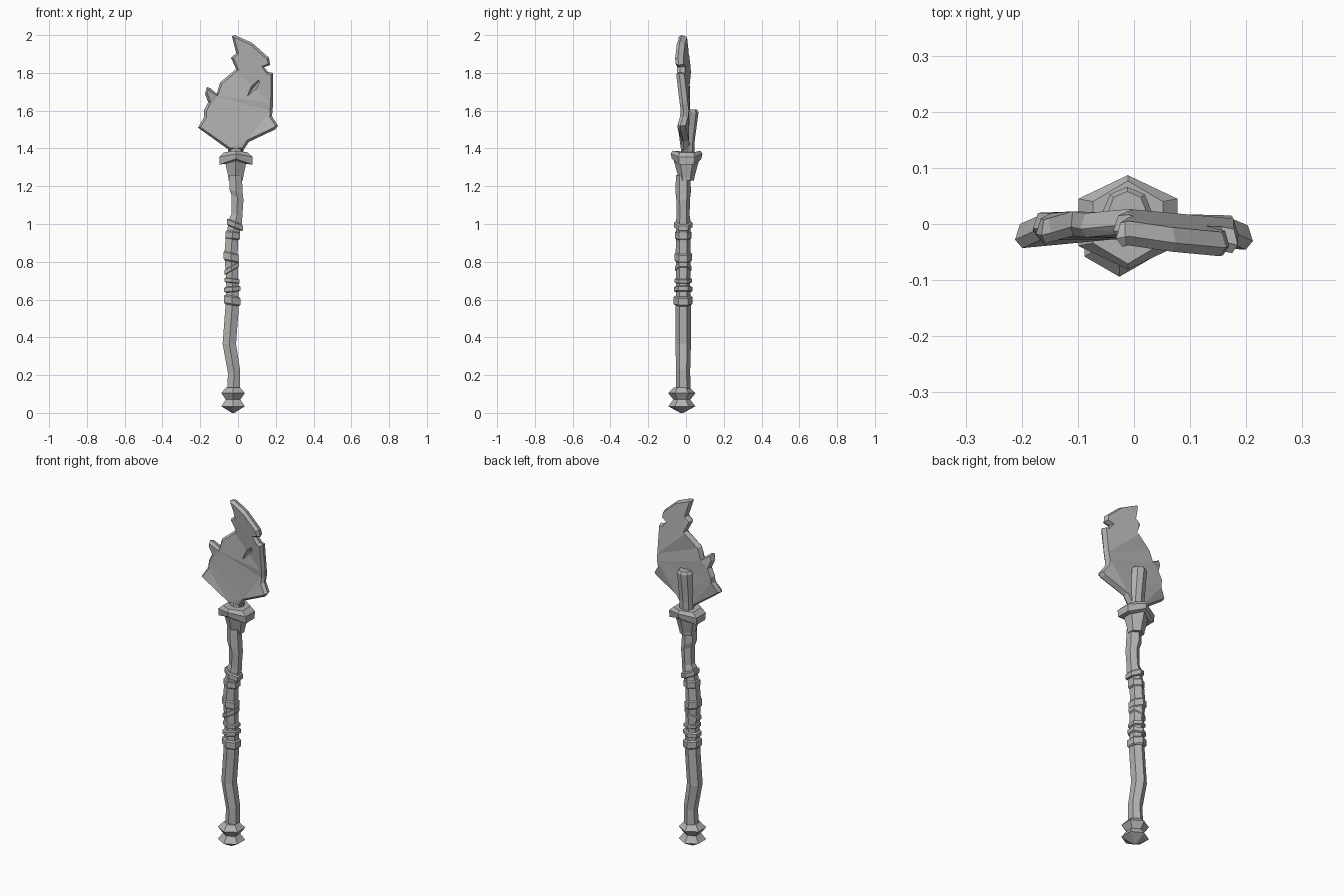
import bpy, bmesh, math
from mathutils import Vector

if "Cube" in bpy.data.objects:
    bpy.data.objects.remove(bpy.data.objects["Cube"])

grey = bpy.data.materials.new("stone grey")
grey.use_nodes = True
colour = (0.45, 0.45, 0.45, 1)
grey.diffuse_color = colour
grey.node_tree.nodes["Principled BSDF"].inputs["Base Color"].default_value = colour


def finish(bm, name):
    bmesh.ops.recalc_face_normals(bm, faces=bm.faces)
    mesh = bpy.data.meshes.new(name)
    bm.to_mesh(mesh)
    bm.free()
    mesh.materials.append(grey)
    obj = bpy.data.objects.new(name, mesh)
    bpy.context.collection.objects.link(obj)
    return obj


def loft(name, rings, sides=6):
    """Skin rings of (z, centre x, centre y, radius x, radius y, tilt, droop)."""
    bm = bmesh.new()
    loops = []
    for z, cx, cy, rx, ry, tilt, droop in rings:
        loop = []
        for i in range(sides):
            a = math.pi / 2 + math.tau * i / sides
            dx, dy = rx * math.cos(a), ry * math.sin(a)
            loop.append(bm.verts.new((cx + dx, cy + dy, z + tilt * dx - droop * abs(math.cos(a)))))
        loops.append(loop)
    for low, high in zip(loops, loops[1:]):
        for i in range(sides):
            j = (i + 1) % sides
            bm.faces.new((low[i], low[j], high[j], high[i]))
    bm.faces.new(loops[0])
    bm.faces.new(loops[-1])
    return finish(bm, name)


# Crooked shaft: height, centre x, radius, tilt
AXIS_Y = -0.015
path = [(0.12, -0.024, 0.039, 0), (0.22, -0.021, 0.037, 0.3), (0.365, -0.046, 0.041, 0),
        (0.55, -0.032, 0.041, 0), (0.68, -0.03, 0.037, 0), (0.84, -0.037, 0.04, -0.2),
        (0.92, -0.032, 0.038, -0.2), (1.02, -0.012, 0.038, -0.4), (1.05, -0.006, 0.034, 0),
        (1.14, -0.003, 0.037, -0.4), (1.17, -0.01, 0.041, -0.4), (1.26, -0.013, 0.038, 0)]
loft("shaft", [(z, x, AXIS_Y, r, r, t, 0) for z, x, r, t in path])


def centre_x(z):
    for a, b in zip(path, path[1:]):
        if a[0] <= z <= b[0]:
            return a[1] + (b[1] - a[1]) * (z - a[0]) / (b[0] - a[0])


# Bands wrapped round the grip: height, thickness, radius, tilt
bands = [(0.595, 0.05, 0.05, -0.15), (0.655, 0.03, 0.049, 0.1), (0.70, 0.025, 0.046, -0.1),
         (0.765, 0.03, 0.044, 0.55), (0.825, 0.05, 0.046, -0.2), (0.94, 0.045, 0.044, -0.1),
         (0.995, 0.035, 0.049, -0.4)]
for z, h, r, tilt in bands:
    profile = [(-0.5, 0.84), (-0.35, 1), (0.35, 1), (0.5, 0.84)]
    loft("grip_band", [(z + k * h, centre_x(z), AXIS_Y, r * s, r * s, tilt, 0) for k, s in profile])

# Pommel with two flared rims and a blunt point
pommel = [(0, 0.008), (0.035, 0.072), (0.07, 0.045), (0.105, 0.072), (0.135, 0.042)]
loft("pommel", [(z, -0.026, -0.022, r, r, 0, 0) for z, r in pommel])

# Tapered cup and drooping collar under the head
cup = [(1.23, 0.043, 0.04), (1.25, 0.046, 0.043), (1.34, 0.068, 0.068)]
loft("cup", [(z, -0.012, 0.002, rx, ry, 0, 0) for z, rx, ry in cup])
collar = [(1.335, 0.07, 0.068, 0.02), (1.345, 0.1, 0.078, 0.035), (1.372, 0.102, 0.084, 0.02),
          (1.388, 0.072, 0.074, 0.01)]
loft("collar", [(z, -0.011, 0.003, rx, ry, 0, d) for z, rx, ry, d in collar])

# Stem gripping the head, standing proud front and back
stem = [(1.37, 0.04, 0.036), (1.43, 0.042, 0.033), (1.59, 0.044, 0.045), (1.605, 0.034, 0.036)]
loft("stem", [(z, -0.012, 0.008 + 0.06 * (z - 1.37), rx, ry, 0, 0) for z, rx, ry in stem], 8)

# Broken mask-shaped head, outline x and z
outline = [(-0.045, 1.39), (-0.212, 1.51), (-0.18, 1.565), (-0.18, 1.60), (-0.158, 1.645),
           (-0.175, 1.69), (-0.165, 1.725), (-0.148, 1.72), (-0.112, 1.69), (-0.095, 1.75),
           (-0.01, 1.82), (-0.037, 1.88), (-0.01, 1.905), (-0.032, 1.995), (-0.016, 2.0),
           (0.074, 1.96), (0.164, 1.88), (0.17, 1.842), (0.138, 1.83), (0.16, 1.805),
           (0.185, 1.80), (0.186, 1.64), (0.18, 1.57), (0.212, 1.52), (0.196, 1.50),
           (0.058, 1.435), (0.028, 1.39)]


def bend(x, z):
    return 0.03 - 0.2 * abs(x + 0.01) - 0.12 * max(0, z - 1.6) - 0.15 * max(0, 1.6 - z)


def inset_outline(points, d):
    """Move each corner inwards along its averaged edge normal."""
    result = []
    for i, p in enumerate(points):
        a, p, b = Vector(points[i - 1]), Vector(p), Vector(points[(i + 1) % len(points)])
        u, v = (p - a).normalized(), (b - p).normalized()
        n = Vector((u.y + v.y, -u.x - v.x))
        result.append(p + n.normalized() * d)
    return result


bm = bmesh.new()
HALF = 0.022
layers = [(-HALF, inset_outline(outline, 0.013)), (-0.004, outline), (HALF, inset_outline(outline, 0.009))]
loops = [[bm.verts.new((x, y, z)) for x, z in pts] for y, pts in layers]
count = len(outline)
for front, back in zip(loops, loops[1:]):
    for i in range(count):
        j = (i + 1) % count
        bm.faces.new((front[i], front[j], back[j], back[i]))
bm.faces.new(loops[0])
bm.faces.new(loops[-1])
# Crease the plate along its spine, brow and cheeks
for point, normal in [((-0.01, 0, 0), (1, 0, 0)), ((0, 0, 1.6), (0, 0, 1))]:
    bmesh.ops.bisect_plane(bm, geom=bm.verts[:] + bm.edges[:] + bm.faces[:],
                           plane_co=point, plane_no=normal)
bmesh.ops.triangulate(bm, faces=[f for f in bm.faces if len(f.verts) > 4])
for v in bm.verts:
    v.co.y += bend(v.co.x, v.co.z)
bmesh.ops.dissolve_limit(bm, angle_limit=0.01, verts=bm.verts, edges=bm.edges)
head = finish(bm, "mask_head")

# Slanted eye socket, cut as a shallow pyramid
bm = bmesh.new()
eye = [(0.045, 1.67), (0.10, 1.715), (0.124, 1.775), (0.066, 1.73)]
rim = [bm.verts.new((x, -0.035, z)) for x, z in eye]
tip = bm.verts.new((0.082, 0.012, 1.722))
bm.faces.new(rim)
for i in range(4):
    bm.faces.new((rim[i], rim[(i + 1) % 4], tip))
cutter = finish(bm, "eye_cutter")
cut = head.modifiers.new("eye socket", "BOOLEAN")
cut.operation = "DIFFERENCE"
cut.solver = "EXACT"
cut.object = cutter
bpy.context.view_layer.objects.active = head
bpy.ops.object.modifier_apply(modifier=cut.name)
bpy.data.objects.remove(cutter)
